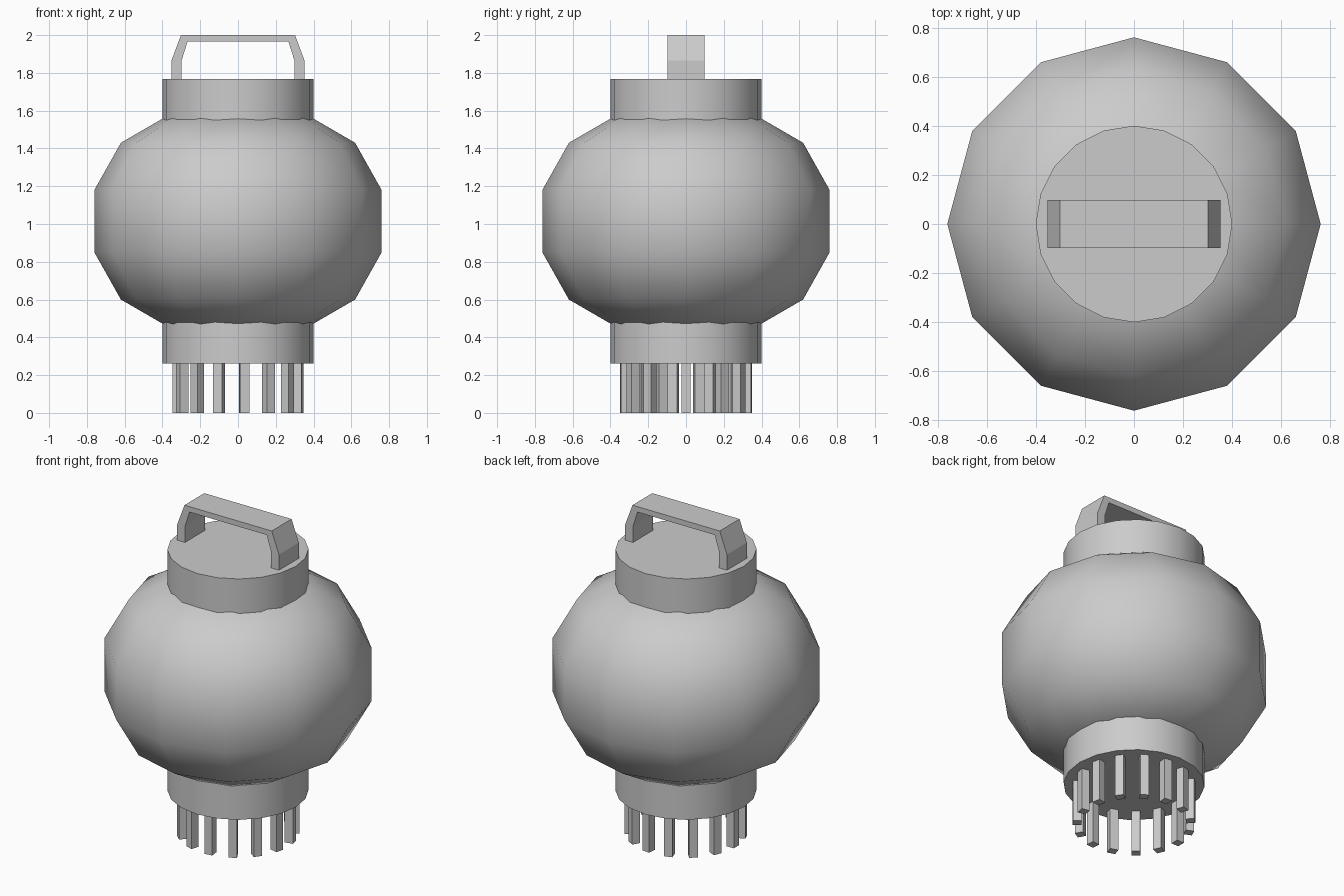
import bpy, bmesh, math
from mathutils import Matrix

if "Cube" in bpy.data.objects:
    bpy.data.objects.remove(bpy.data.objects["Cube"])


def make_object(name, bm, smooth_angle=None):
    bmesh.ops.recalc_face_normals(bm, faces=bm.faces[:])
    mesh = bpy.data.meshes.new(name)
    bm.to_mesh(mesh)
    bm.free()
    obj = bpy.data.objects.new(name, mesh)
    bpy.context.collection.objects.link(obj)
    if smooth_angle:
        bpy.ops.object.select_all(action='DESELECT')
        obj.select_set(True)
        bpy.context.view_layer.objects.active = obj
        bpy.ops.object.shade_smooth_by_angle(angle=math.radians(smooth_angle))
    return obj


def lathe(name, profile, sides, smooth_angle):
    """Revolve (radius, z) points around z and cap both ends."""
    bm = bmesh.new()
    rings = []
    for r, z in profile:
        rings.append([bm.verts.new((r * math.cos(math.tau * i / sides),
                                    r * math.sin(math.tau * i / sides), z))
                      for i in range(sides)])
    for a, b in zip(rings, rings[1:]):
        for i in range(sides):
            j = (i + 1) % sides
            bm.faces.new((a[i], a[j], b[j], b[i]))
    bm.faces.new(rings[0])
    bm.faces.new(rings[-1])
    return make_object(name, bm, smooth_angle)


# Bulbous twelve-sided body, symmetric about its middle height
MID = 1.015
half = [(0.76, 0.166), (0.62, 0.415), (0.38, 0.554)]
body_profile = [(r, MID - h) for r, h in reversed(half)] + [(r, MID + h) for r, h in half]
lathe("body", body_profile, 12, 40)

# Collars above and below the body
lathe("top_collar", [(0.4, 1.50), (0.4, 1.768)], 20, 30)
lathe("bottom_collar", [(0.4, 0.262), (0.4, 0.53)], 20, 30)

# Carrying handle: half outline mirrored, extruded along y
outer = [(0.352, 1.765), (0.352, 1.866), (0.302, 2.0)]
inner = [(0.298, 1.765), (0.298, 1.868), (0.267, 1.966)]
outer += [(-x, z) for x, z in reversed(outer)]
inner += [(-x, z) for x, z in reversed(inner)]
bm = bmesh.new()
vo = [bm.verts.new((x, -0.098, z)) for x, z in outer]
vi = [bm.verts.new((x, -0.098, z)) for x, z in inner]
for i in range(len(vo) - 1):
    bm.faces.new((vo[i], vo[i + 1], vi[i + 1], vi[i]))
ext = bmesh.ops.extrude_face_region(bm, geom=bm.faces[:], use_keep_orig=True)
bmesh.ops.translate(bm, vec=(0, 0.196, 0),
                    verts=[g for g in ext["geom"] if isinstance(g, bmesh.types.BMVert)])
make_object("handle", bm)

# Ring of fifteen square pins the model stands on
PINS = 15
bm = bmesh.new()
for i in range(PINS):
    m = (Matrix.Rotation(math.pi + math.tau * i / PINS, 4, 'Z')
         @ Matrix.Translation((0.323, 0, 0.135))
         @ Matrix.Diagonal((0.05, 0.05, 0.27, 1)))
    bmesh.ops.create_cube(bm, size=1, matrix=m)
make_object("pins", bm)
